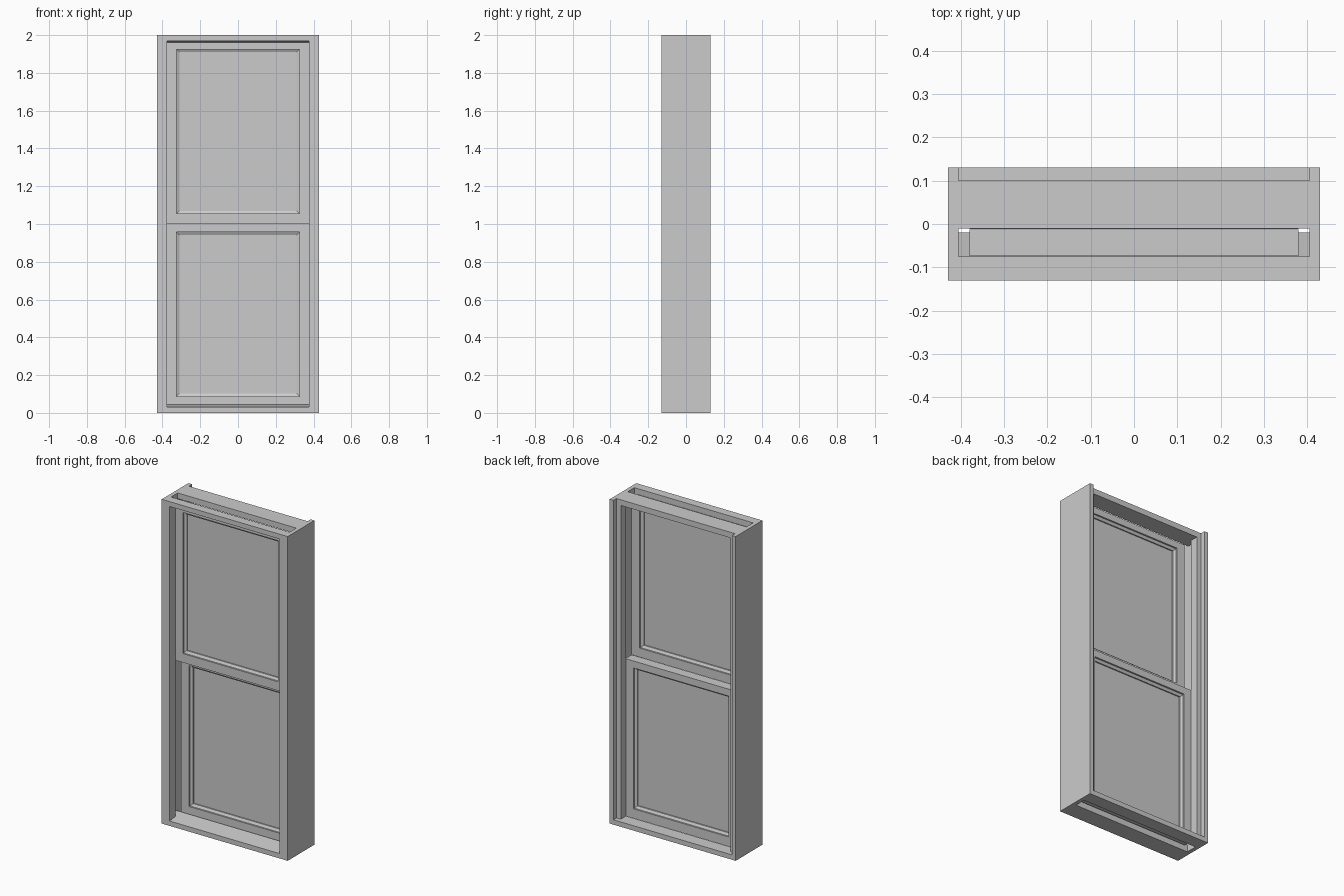
import bpy, bmesh

if "Cube" in bpy.data.objects:
    bpy.data.objects.remove(bpy.data.objects["Cube"])


def mesh_object(name, bm):
    bmesh.ops.recalc_face_normals(bm, faces=bm.faces)
    me = bpy.data.meshes.new(name)
    bm.to_mesh(me)
    bm.free()
    ob = bpy.data.objects.new(name, me)
    bpy.context.collection.objects.link(ob)
    return ob


def extrude_x(name, profile, x0, x1):
    """Extrude a (y, z) profile along x."""
    bm = bmesh.new()
    face = bm.faces.new([bm.verts.new((x0, y, z)) for y, z in profile])
    r = bmesh.ops.extrude_face_region(bm, geom=[face])
    vs = [v for v in r["geom"] if isinstance(v, bmesh.types.BMVert)]
    bmesh.ops.translate(bm, verts=vs, vec=(x1 - x0, 0, 0))
    return mesh_object(name, bm)


def box(name, x0, x1, y0, y1, z0, z1):
    return extrude_x(name, [(y0, z0), (y1, z0), (y1, z1), (y0, z1)], x0, x1)


def ring_frame(name, rings):
    """Closed rectangular frame lofted through (half_x, z0, z1, y) loops."""
    bm = bmesh.new()
    loops = [[bm.verts.new(p) for p in ((-w, y, a), (w, y, a), (w, y, b), (-w, y, b))]
             for w, a, b, y in rings]
    for i, lo in enumerate(loops):
        hi = loops[(i + 1) % len(loops)]
        for k in range(4):
            m = (k + 1) % 4
            bm.faces.new((lo[k], lo[m], hi[m], hi[k]))
    return mesh_object(name, bm)


# Box jambs: outer wall with front and rear lips forming the sash channel
for side, s in (("left", -1), ("right", 1)):
    def jamb(part, a, b, *rest):
        box(side + part, min(s * a, s * b), max(s * a, s * b), *rest)
    jamb("_jamb_wall", 0.405, 0.43, -0.13, 0.13, 0, 2)
    jamb("_front_lip", 0.375, 0.405, -0.13, -0.075, 0.03, 1.97)
    jamb("_rear_lip", 0.375, 0.405, 0.05, 0.10, 0.03, 1.965)

# Head in two strips, leaving the upper sash slot open
W = 0.405
extrude_x("head_front", [(-0.13, 1.97), (-0.075, 1.96), (-0.075, 2), (-0.13, 2)], -W, W)
box("head_rear", -W, W, -0.01, 0.10, 1.965, 2)

# Sill in two strips, leaving the lower sash slot open
extrude_x("sill_front", [(-0.13, 0), (-0.02, 0), (-0.02, 0.045), (-0.13, 0.03)], -W, W)
box("sill_rear", -W, W, 0.05, 0.13, 0, 0.03)


# Sashes: rails and stiles with a stepped glazing moulding, plus the pane
def sash(name, y0, y1, z0, z1, g0, g1):
    ym, d, w = (y0 + y1) / 2, 0.015, 0.325
    ring_frame(name + "_frame", [
        (0.38, z0, z1, y0), (w, g0, g1, y0),
        (w, g0, g1, y0 + 0.01), (w - d, g0 + d, g1 - d, y0 + 0.018),
        (w - d, g0 + d, g1 - d, y1 - 0.018), (w, g0, g1, y1 - 0.01),
        (w, g0, g1, y1), (0.38, z0, z1, y1)])
    box(name + "_pane", -w + d, w - d, ym - 0.005, ym + 0.005, g0 + d, g1 - d)


sash("upper_sash", -0.074, -0.013, 1.0, 1.965, 1.055, 1.925)
sash("lower_sash", -0.012, 0.049, 0.03, 1.0, 0.088, 0.957)
